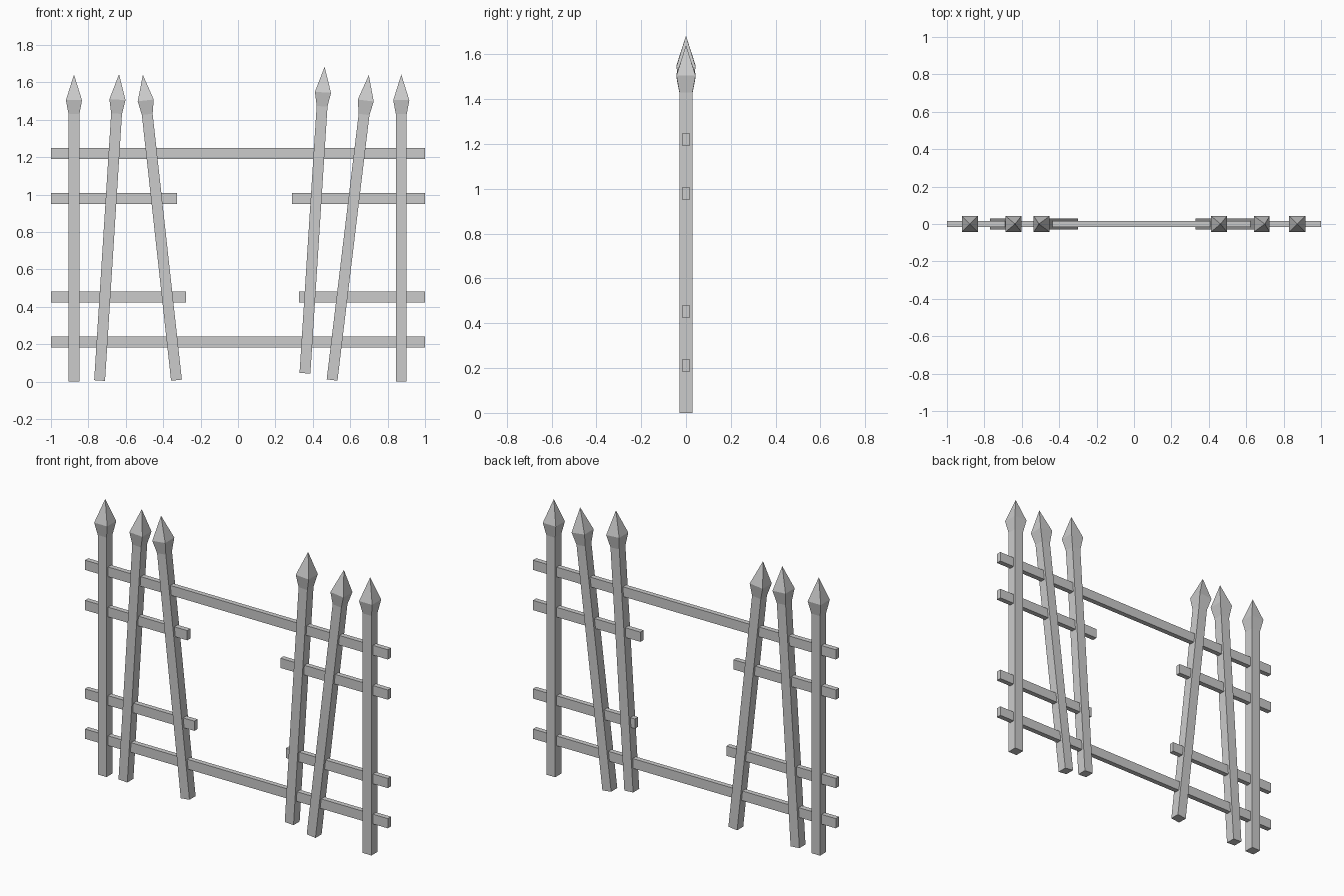
import bpy, bmesh
from math import atan2
from mathutils import Matrix

if "Cube" in bpy.data.objects:
    bpy.data.objects.remove(bpy.data.objects["Cube"])


def make_object(name, bm):
    bmesh.ops.recalc_face_normals(bm, faces=bm.faces)
    mesh = bpy.data.meshes.new(name)
    bm.to_mesh(mesh)
    bm.free()
    obj = bpy.data.objects.new(name, mesh)
    bpy.context.collection.objects.link(obj)
    return obj


def rail(name, x0, x1, z):
    bm = bmesh.new()
    size = Matrix.Diagonal((x1 - x0, 0.03, 0.058, 1))
    bmesh.ops.create_cube(bm, size=1, matrix=Matrix.Translation(((x0 + x1) / 2, 0, z)) @ size)
    return make_object(name, bm)


def picket(name, base, tip):
    # square shaft flaring into a four-sided spear point
    bm = bmesh.new()
    rings = []
    for h, z in ((0.029, 0), (0.029, 1.43), (0.043, 1.505)):
        rings.append([bm.verts.new((sx * h, sy * h, z))
                      for sx, sy in ((-1, -1), (1, -1), (1, 1), (-1, 1))])
    point = bm.verts.new((0, 0, 1.642))
    bm.faces.new(rings[0][::-1])
    for i in range(4):
        j = (i + 1) % 4
        for lo, hi in zip(rings, rings[1:]):
            bm.faces.new((lo[i], lo[j], hi[j], hi[i]))
        bm.faces.new((rings[-1][i], rings[-1][j], point))
    obj = make_object(name, bm)
    obj.location = (base[0], 0, base[1])
    obj.rotation_euler.y = atan2(tip[0] - base[0], tip[1] - base[1])
    return obj


# full-width rails
rail("top_rail", -1, 1, 1.22)
rail("bottom_rail", -1, 1, 0.212)

# broken middle rails
rail("upper_broken_rail_left", -1, -0.325, 0.98)
rail("upper_broken_rail_right", 0.29, 1, 0.98)
rail("lower_broken_rail_left", -1, -0.277, 0.452)
rail("lower_broken_rail_right", 0.327, 1, 0.452)

# upright end pickets and leaning inner pickets: base (x, z), tip (x, z)
pickets = [
    ("end_picket_left", (-0.877, 0), (-0.877, 1.642)),
    ("leaning_picket_left_outer", (-0.74, 0.006), (-0.636, 1.642)),
    ("leaning_picket_left_inner", (-0.329, 0.008), (-0.508, 1.636)),
    ("leaning_picket_right_inner", (0.358, 0.045), (0.463, 1.683)),
    ("leaning_picket_right_outer", (0.503, 0.009), (0.699, 1.636)),
    ("end_picket_right", (0.873, 0), (0.873, 1.642)),
]
for p in pickets:
    picket(*p)
